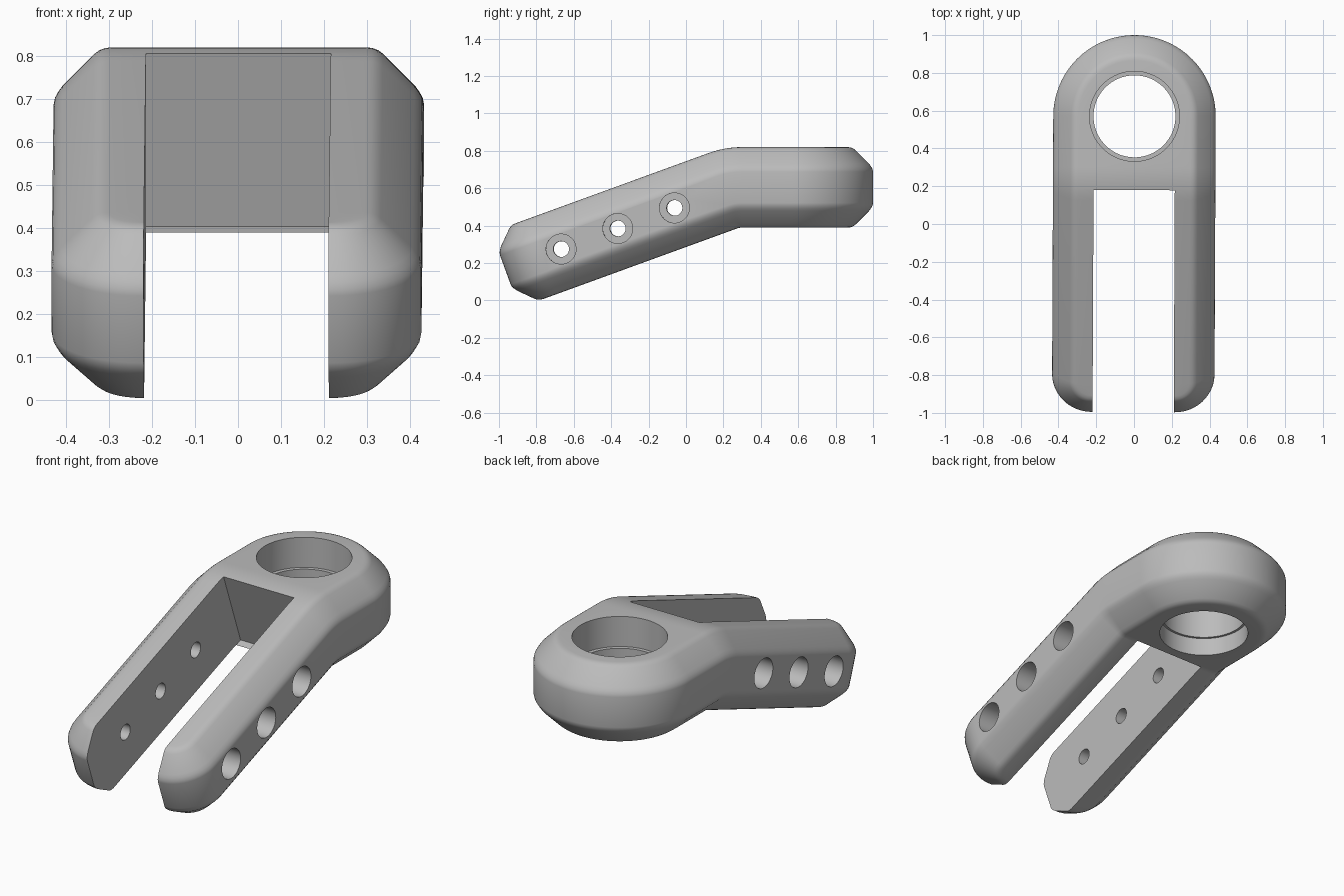
import bpy
import bmesh
from math import sin, cos, pi, radians
from mathutils import Matrix, Vector

cube = bpy.data.objects.get("Cube")
if cube:
    bpy.data.objects.remove(cube, do_unlink=True)

grey = bpy.data.materials.new("plain_grey")
grey.use_nodes = True
grey.diffuse_color = (0.5, 0.5, 0.5, 1)
grey.node_tree.nodes["Principled BSDF"].inputs["Base Color"].default_value = (0.5, 0.5, 0.5, 1)

BEND = radians(20)
HEAD_Y, HEAD_R, MID_Z = 0.57, 0.43, 0.605
BEND_Y, BEND_R = 0.3, 0.3
ARM_S = BEND_Y - BEND_R * BEND          # where the sloping arm starts
END_S, CORNER_R, HALF_H = ARM_S - 1.237, 0.21, 0.215
PIVOT_Z = MID_Z - BEND_R


def bend(x, s, u):
    """Place a point of the straight bar (along s, up u) on the bent bar."""
    if s >= BEND_Y:
        return Vector((x, s, MID_Z + u))
    a = min((BEND_Y - s) / BEND_R, BEND)
    rest = max(ARM_S - s, 0)
    r = BEND_R + u
    return Vector((x, BEND_Y - r * sin(a) - rest * cos(a),
                   PIVOT_Z + r * cos(a) - rest * sin(a)))


def half_outline(inset):
    """Half of the plan outline, from the round head tip to the arm end."""
    r, c = HEAD_R - inset, CORNER_R - inset
    pts = [(r * sin(i * pi / 64), HEAD_Y + r * cos(i * pi / 64)) for i in range(33)]
    pts += [(r, BEND_Y + (ARM_S - BEND_Y) * i / 8) for i in range(9)]
    end = END_S + CORNER_R
    for i in range(13):
        a = i * pi / 24
        pts.append((r - c + c * cos(a), end - c * sin(a)))
    pts.append((0, end - c))
    return pts


def new_object(name, bm):
    bmesh.ops.recalc_face_normals(bm, faces=bm.faces)
    mesh = bpy.data.meshes.new(name)
    bm.to_mesh(mesh)
    bm.free()
    mesh.materials.append(grey)
    obj = bpy.data.objects.new(name, mesh)
    bpy.context.collection.objects.link(obj)
    return obj


# Solid bar: stacked outlines with rounded chamfers at top and bottom
upper = [(0, 0.083), (0.003, 0.098), (0.011, 0.112), (0.021, 0.126), (0.094, 0.199),
         (0.106, 0.208), (0.119, 0.213), (0.134, HALF_H)]
levels = [(d, -u) for d, u in reversed(upper)] + upper
bm = bmesh.new()
rings = []
for inset, u in levels:
    half = half_outline(inset)
    left = [bm.verts.new(bend(x, s, u)) for x, s in half]
    right = [bm.verts.new(bend(-x, s, u)) for x, s in half[1:-1]]
    rings.append((left, [left[0]] + right + [left[-1]]))
for (l0, r0), (l1, r1) in zip(rings, rings[1:]):
    for low, high in ((l0, l1), (r0, r1)):
        for i in range(len(low) - 1):
            bm.faces.new((low[i], low[i + 1], high[i + 1], high[i]))
for left, right in (rings[0], rings[-1]):
    for i in range(len(left) - 1):
        loop = dict.fromkeys((left[i], left[i + 1], right[i + 1], right[i]))
        bm.faces.new(list(loop))
body = new_object("fork_body", bm)


def cut(bm):
    cutter = new_object("cutter", bm)
    cutter.hide_render = True
    mod = body.modifiers.new("cut", 'BOOLEAN')
    mod.operation, mod.solver, mod.object = 'DIFFERENCE', 'EXACT', cutter
    bpy.context.view_layer.objects.active = body
    bpy.ops.object.modifier_apply(modifier=mod.name)
    bpy.data.objects.remove(cutter, do_unlink=True)


def cut_cylinder(radius, start, end, sides=64):
    start, end = Vector(start), Vector(end)
    axis = end - start
    place = Matrix.Translation((start + end) / 2) @ axis.to_track_quat('Z', 'Y').to_matrix().to_4x4()
    bm = bmesh.new()
    bmesh.ops.create_cone(bm, cap_ends=True, segments=sides, radius1=radius,
                          radius2=radius, depth=axis.length, matrix=place)
    cut(bm)


# Slot between the arms, square to the slope
origin = bend(0, ARM_S, 0)
tilt = Matrix.Translation(origin) @ Matrix.Rotation(BEND, 4, 'X')
bm = bmesh.new()
bmesh.ops.create_cube(bm, size=1)
for v in bm.verts:
    v.co = tilt @ Vector((v.co.x * 0.43, 0.058 if v.co.y > 0 else -1.6,
                          0.5 if v.co.z > 0 else -HALF_H - 0.002))
cut(bm)

# Head bore with a lip between the two wider seats
for radius, low, high in ((0.217, 0.2, 1), (0.238, 0.655, 1), (0.23, 0.2, 0.49)):
    cut_cylinder(radius, (0, HEAD_Y, low), (0, HEAD_Y, high), 96)

# Three counterbored bolt holes through both arms
for i in range(3):
    y, z = -0.06 - 0.303 * i, 0.495 - 0.11 * i
    cut_cylinder(0.042, (-0.6, y, z), (0.6, y, z), 32)
    for side in (-1, 1):
        cut_cylinder(0.08, (side * 0.32, y, z), (side * 0.6, y, z), 48)

# Slight yaw of the whole piece
body.data.transform(Matrix.Rotation(-0.0045, 4, 'Z'))

bpy.ops.object.select_all(action='DESELECT')
body.select_set(True)
bpy.context.view_layer.objects.active = body
bpy.ops.object.shade_smooth_by_angle(angle=radians(30))
